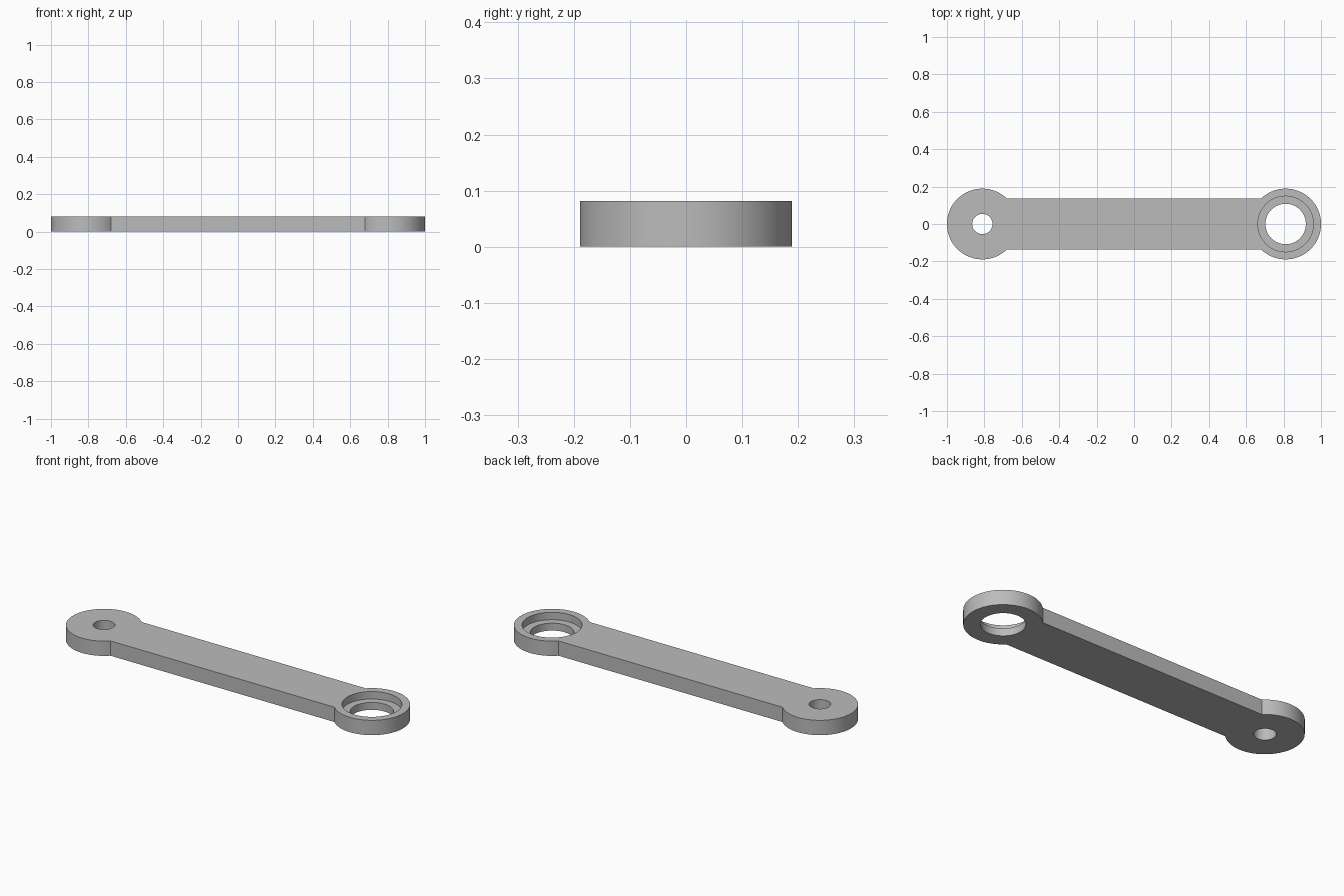
import bpy
import bmesh
from math import asin, cos, sin, pi, radians

cube = bpy.data.objects.get("Cube")
if cube:
    bpy.data.objects.remove(cube, do_unlink=True)

MM = 2 / 148            # one design unit
CENTRE = 60 * MM        # distance of each eye from the middle
EYE_R = 14 * MM
HALF_WIDTH = 10 * MM
HEIGHT = 6 * MM

grey = bpy.data.materials.new("light grey")
grey.use_nodes = True
colour = (0.5, 0.5, 0.5, 1)
grey.diffuse_color = colour
grey.node_tree.nodes["Principled BSDF"].inputs["Base Color"].default_value = colour


def extrude_outline(name, points, z0, z1):
    """Solid prism from a counter-clockwise outline."""
    bm = bmesh.new()
    face = bm.faces.new([bm.verts.new((x, y, z0)) for x, y in points])
    top = bmesh.ops.extrude_face_region(bm, geom=[face])["geom"]
    bmesh.ops.translate(bm, vec=(0, 0, z1 - z0),
                        verts=[v for v in top if isinstance(v, bmesh.types.BMVert)])
    bmesh.ops.recalc_face_normals(bm, faces=bm.faces)
    mesh = bpy.data.meshes.new(name)
    bm.to_mesh(mesh)
    bm.free()
    mesh.materials.append(grey)
    obj = bpy.data.objects.new(name, mesh)
    bpy.context.collection.objects.link(obj)
    return obj


def arc(cx, radius, start, end, steps):
    return [(cx + radius * cos(start + (end - start) * i / steps),
             radius * sin(start + (end - start) * i / steps)) for i in range(steps + 1)]


# Link arm: two round eyes joined by a straight bar
neck = pi - asin(HALF_WIDTH / EYE_R)
right_end = arc(CENTRE, EYE_R, -neck, neck, 72)
left_end = [(-x, -y) for x, y in right_end]
arm = extrude_outline("link_arm", right_end + left_end, 0, HEIGHT)

# Pin hole, bearing hole and bearing seat
cuts = [("pin_hole_cutter", -CENTRE, 4 * MM, -0.05),
        ("bearing_hole_cutter", CENTRE, 8 * MM, -0.05),
        ("bearing_seat_cutter", CENTRE, 11 * MM, HEIGHT / 2)]
bpy.context.view_layer.objects.active = arm
arm.select_set(True)
for name, x, radius, bottom in cuts:
    cutter = extrude_outline(name, arc(x, radius, 0, 2 * pi, 72)[:-1], bottom, HEIGHT + 0.05)
    cutter.hide_render = True
    mod = arm.modifiers.new(name, "BOOLEAN")
    mod.operation = "DIFFERENCE"
    mod.solver = "EXACT"
    mod.object = cutter
    bpy.ops.object.modifier_apply(modifier=mod.name)
    bpy.data.objects.remove(cutter, do_unlink=True)

bpy.ops.object.shade_smooth_by_angle(angle=radians(30))
